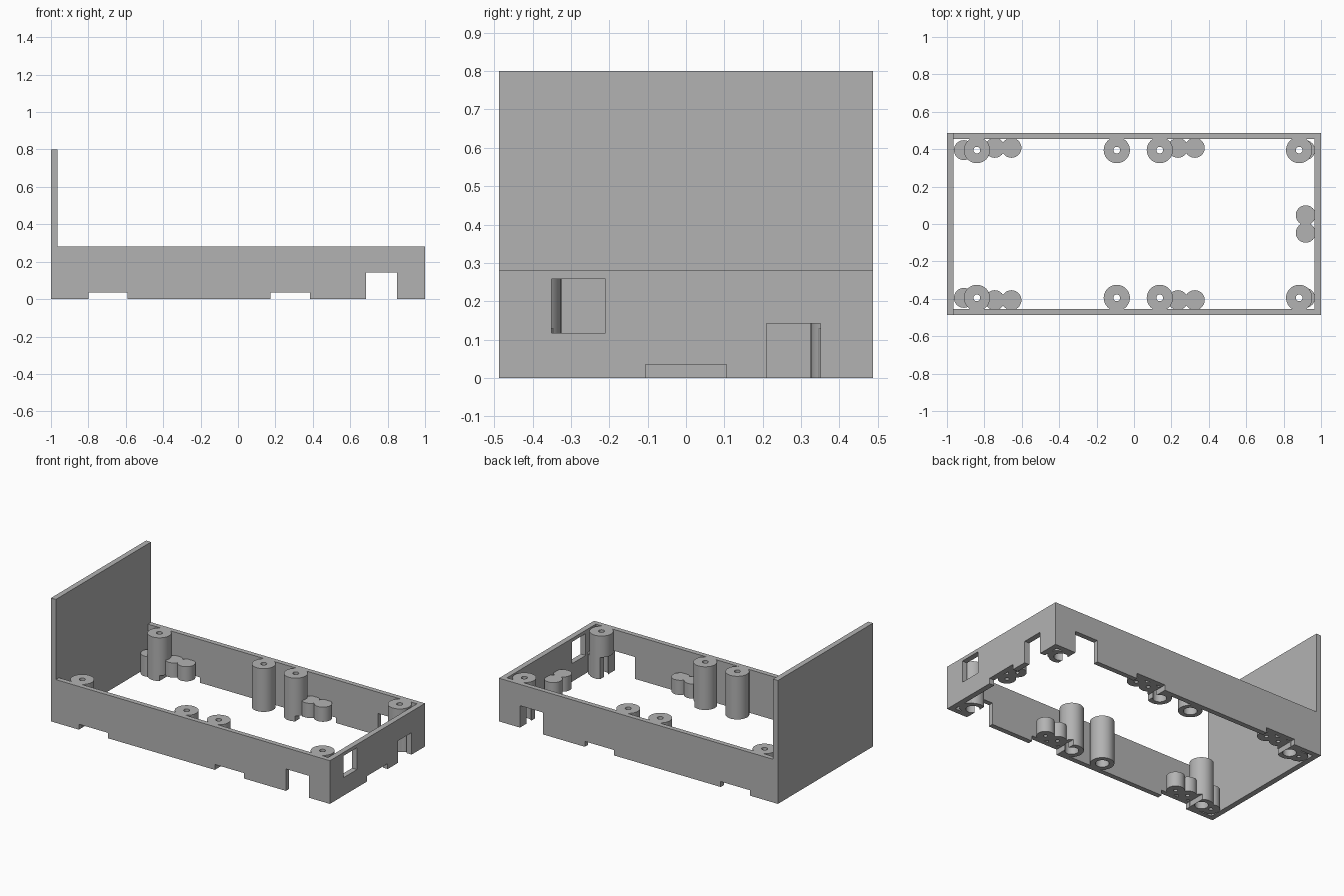
import bpy
import bmesh
from mathutils import Matrix, Vector

if "Cube" in bpy.data.objects:
    bpy.data.objects.remove(bpy.data.objects["Cube"], do_unlink=True)

# Main dimensions
HALF_Y = 0.487
RIM = 0.28
PANEL_TOP = 0.80
WALL = 0.035
WALL_Y = 0.032

grey = bpy.data.materials.new("plain_grey")
grey.use_nodes = True
colour = (0.45, 0.45, 0.45, 1)
grey.diffuse_color = colour
grey.node_tree.nodes["Principled BSDF"].inputs["Base Color"].default_value = colour


def finish(name, bm):
    bmesh.ops.recalc_face_normals(bm, faces=bm.faces)
    mesh = bpy.data.meshes.new(name)
    bm.to_mesh(mesh)
    bm.free()
    mesh.materials.append(grey)
    obj = bpy.data.objects.new(name, mesh)
    bpy.context.collection.objects.link(obj)
    return obj


def add_box(bm, x0, x1, y0, y1, z0, z1):
    size = Vector((x1 - x0, y1 - y0, z1 - z0))
    centre = Vector((x0 + x1, y0 + y1, z0 + z1)) / 2
    bmesh.ops.create_cube(bm, size=1, matrix=Matrix.Translation(centre) @ Matrix.Diagonal(size).to_4x4())


def add_cylinder(bm, x, y, radius, z0, z1, sides=40):
    bmesh.ops.create_cone(bm, cap_ends=True, segments=sides, radius1=radius, radius2=radius,
                          depth=z1 - z0, matrix=Matrix.Translation((x, y, (z0 + z1) / 2)))


def boxes(name, items):
    bm = bmesh.new()
    for item in items:
        add_box(bm, *item)
    return finish(name, bm)


def cylinders(name, places, radius, z0, z1):
    bm = bmesh.new()
    for x, y in places:
        add_cylinder(bm, x, y, radius, z0, z1)
    return finish(name, bm)


def cut(obj, cutters):
    for cutter in cutters:
        mod = obj.modifiers.new("cut", "BOOLEAN")
        mod.operation = "DIFFERENCE"
        mod.solver = "EXACT"
        mod.object = cutter
    graph = bpy.context.evaluated_depsgraph_get()
    mesh = bpy.data.meshes.new_from_object(obj.evaluated_get(graph))
    obj.modifiers.clear()
    obj.data = mesh


def smooth(obj):
    bpy.ops.object.select_all(action="DESELECT")
    obj.select_set(True)
    bpy.context.view_layer.objects.active = obj
    bpy.ops.object.shade_smooth_by_angle(angle=0.6)


# Post positions, mirrored front to back
post_places = [(x, s * 0.395) for x in (-0.84, -0.092, 0.138, 0.883) for s in (-1, 1)]
peg_places = [(x, s * 0.407) for x in (-0.745, -0.655, 0.235, 0.325) for s in (-1, 1)]
peg_places += [(x, s * 0.395) for x in (-0.91, 0.915) for s in (-1, 1)]
peg_places += [(0.918, s * 0.047) for s in (-1, 1)]

# Cutters
hollow = boxes("hollow_cutter", [(WALL - 1, 1 - WALL, WALL_Y - HALF_Y, HALF_Y - WALL_Y, -0.1, 1)])
slots = boxes("slot_cutter", [
    (-0.80, -0.59, -0.6, 0.6, -0.1, 0.035),
    (0.175, 0.385, -0.6, 0.6, -0.1, 0.035),
    (0.685, 0.85, -0.6, 0.6, -0.1, 0.142),
    (0.86, 1.1, -0.105, 0.105, -0.1, 0.035),
])
ports = boxes("port_cutter", [
    (0.94, 1.1, 0.21, 0.35, -0.1, 0.142),
    (0.94, 1.1, -0.35, -0.21, 0.117, 0.258),
])
bores = cylinders("bore_cutter", post_places, 0.04, -0.1, 0.2)
screw_holes = cylinders("screw_hole_cutter", post_places, 0.018, -0.1, 0.4)
pilots = cylinders("pilot_cutter", [p for p in peg_places if p[0] != 0.915], 0.012, -0.1, 0.1)
cutters = [hollow, slots, ports, bores, screw_holes, pilots]

# Frame with one tall end panel
bm = bmesh.new()
profile = [(-1, 0), (1, 0), (1, RIM), (WALL - 1, RIM), (WALL - 1, PANEL_TOP), (-1, PANEL_TOP)]
face = bm.faces.new([bm.verts.new((x, -HALF_Y, z)) for x, z in profile])
side = bmesh.ops.extrude_face_region(bm, geom=[face])["geom"]
bmesh.ops.translate(bm, vec=(0, 2 * HALF_Y, 0), verts=[v for v in side if isinstance(v, bmesh.types.BMVert)])
frame = finish("frame", bm)
cut(frame, [hollow, slots, ports])

# Tall screw posts and short pegs
for i, place in enumerate(post_places):
    post = cylinders(f"screw_post_{i + 1}", [place], 0.07, 0, RIM)
    cut(post, [slots, bores, screw_holes, pilots])
    smooth(post)
for i, place in enumerate(peg_places):
    peg = cylinders(f"short_peg_{i + 1}", [place], 0.053, 0, 0.13)
    cut(peg, [slots, bores, screw_holes, pilots])
    smooth(peg)

# Hide the helpers
for cutter in cutters:
    cutter.hide_render = True
    cutter.hide_set(True)
